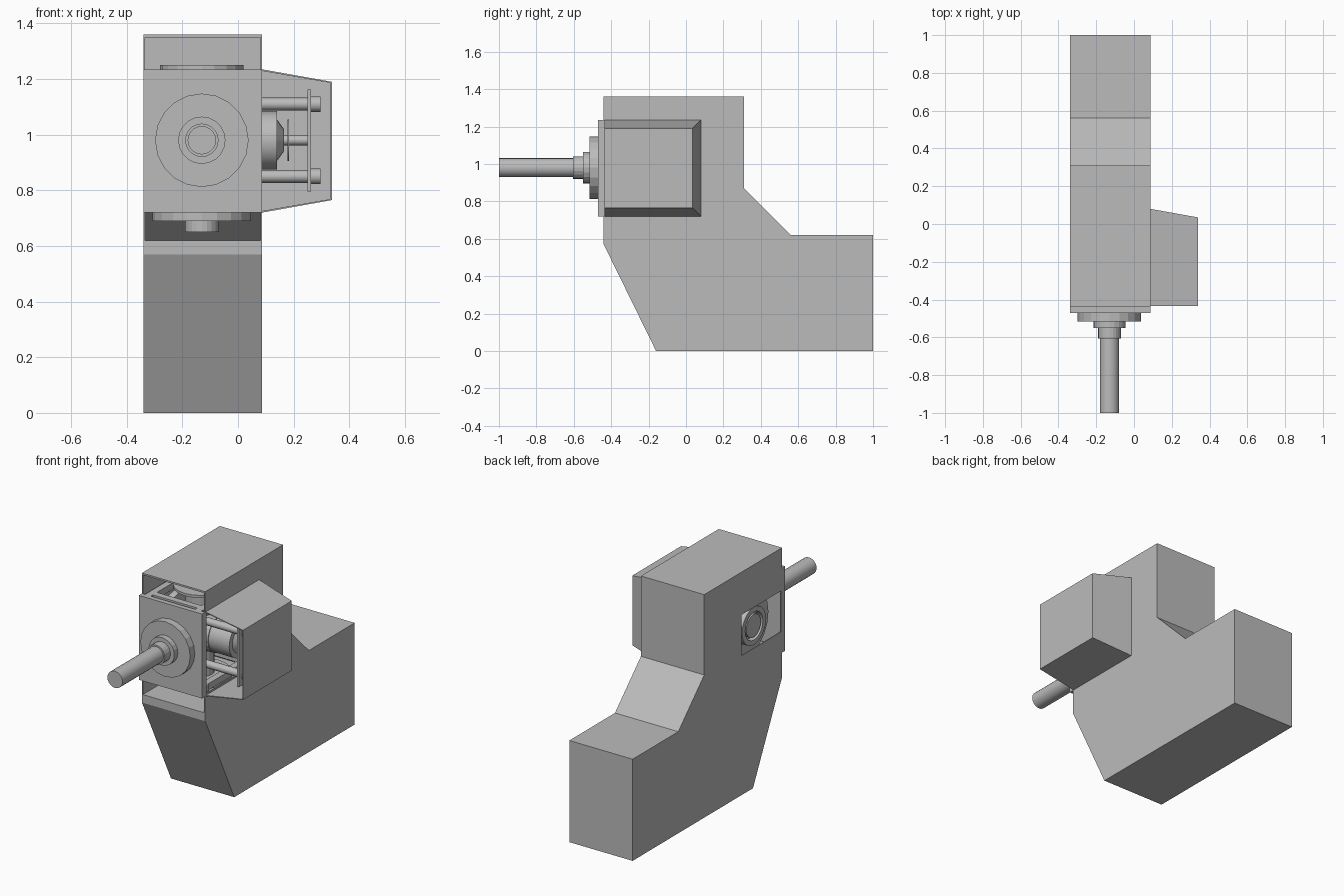
import bpy, bmesh, math
from mathutils import Vector

if "Cube" in bpy.data.objects:
    bpy.data.objects.remove(bpy.data.objects["Cube"])

grey = bpy.data.materials.new("plain_grey")
grey.use_nodes = True
grey.diffuse_color = (0.5, 0.5, 0.5, 1)
grey.node_tree.nodes["Principled BSDF"].inputs["Base Color"].default_value = grey.diffuse_color

CENTRE = Vector((-0.13, -0.18, 0.98))   # where the three drive axes cross
AXES = {"x": Vector((1, 0, 0)), "y": Vector((0, 1, 0)), "z": Vector((0, 0, 1))}


def finish(bm, name):
    bmesh.ops.recalc_face_normals(bm, faces=bm.faces)
    mesh = bpy.data.meshes.new(name)
    bm.to_mesh(mesh)
    bm.free()
    mesh.materials.append(grey)
    ob = bpy.data.objects.new(name, mesh)
    bpy.context.collection.objects.link(ob)
    return ob


def prism(name, profile, x0, x1):
    """Side profile of (y, z) points drawn out along x."""
    bm = bmesh.new()
    face = bm.faces.new([bm.verts.new((x0, y, z)) for y, z in profile])
    new = bmesh.ops.extrude_face_region(bm, geom=[face])["geom"]
    bmesh.ops.translate(bm, vec=(x1 - x0, 0, 0),
                        verts=[g for g in new if isinstance(g, bmesh.types.BMVert)])
    return finish(bm, name)


def box(name, x, y, z):
    return prism(name, [(y[0], z[0]), (y[1], z[0]), (y[1], z[1]), (y[0], z[1])], *x)


def turned(name, axis, start, end, r1, r2=None, at=CENTRE, sides=20):
    """Cylinder or cone along an axis, from start to end."""
    r2 = r1 if r2 is None else r2
    d = AXES[axis]
    bm = bmesh.new()
    bmesh.ops.create_cone(bm, cap_ends=True, segments=sides, radius1=r1, radius2=r2,
                          depth=end - start)
    mid = at + d * ((start + end) / 2 - at.dot(d))
    turn = Vector((0, 0, 1)).rotation_difference(d).to_matrix()
    bmesh.ops.rotate(bm, matrix=turn, verts=bm.verts)
    bmesh.ops.translate(bm, vec=mid, verts=bm.verts)
    return finish(bm, name)


def apply(ob):
    mesh = bpy.data.meshes.new_from_object(
        ob.evaluated_get(bpy.context.evaluated_depsgraph_get()))
    ob.modifiers.clear()
    ob.data = mesh


def cut(ob, cutter):
    mod = ob.modifiers.new("cut", "BOOLEAN")
    mod.operation, mod.object, mod.solver = "DIFFERENCE", cutter, "EXACT"
    apply(ob)
    bpy.data.objects.remove(cutter)


# Body with a front cavity and openings in both sides
body = prism("body", [(-.16, 0), (1, 0), (1, .62), (.56, .62), (.31, .87),
                      (.31, 1.36), (-.44, 1.36), (-.44, .57)], -.34, .087)
cut(body, prism("cavity_cutter", [(-.5, .62), (.2, .62), (.08, .72), (.08, 1.35),
                                  (-.5, 1.35)], -.334, .08))
cut(body, box("side_cutter", (.05, .12), (-.43, .065), (.735, 1.22)))
cut(body, box("hole_cutter", (-.4, -.3), (-.43, -.05), (.85, 1.1)))

# Side cover: tapered shell, open at the front and towards the body
bm = bmesh.new()
base = [(-.435, .72), (.08, .72), (.08, 1.235), (-.435, 1.235)]
tip = [(-.435, .765), (.035, .765), (.035, 1.19), (-.435, 1.19)]
a = [bm.verts.new((.087, y, z)) for y, z in base]
b = [bm.verts.new((.338, y, z)) for y, z in tip]
bm.faces.new(b)
for i in range(3):
    bm.faces.new((a[i], a[i + 1], b[i + 1], b[i]))
bm.faces.remove(next(f for f in bm.faces if all(v.co.y < -.43 for v in f.verts))) \
    if any(all(v.co.y < -.43 for v in f.verts) for f in bm.faces) else None
cover = finish(bm, "side_cover")
# Make sure the shell thickens inwards
out = next(p for p in cover.data.polygons if abs(p.normal.x) > .9)
if out.normal.x < 0:
    cover.data.flip_normals()
shell = cover.modifiers.new("shell", "SOLIDIFY")
shell.thickness, shell.offset = .006, -1
apply(cover)

# Front plate, hub and shaft
box("front_plate", (-.34, .087), (-.47, -.44), (.72, 1.235))
for name, y0, y1, r in (("front_flange", -.515, -.47, .168), ("front_collar", -.55, -.515, .085),
                        ("front_nut", -.605, -.55, .06), ("front_shaft", -1, -.605, .051)):
    turned(name, "y", y0, y1, r)

# Drive frame inside the cavity
turned("core", "x", -.25, .0, .11)
for name, z0, z1, r in (("lower_flange", .69, .72, .177), ("lower_stub", .65, .69, .06),
                        ("lower_hub", .72, .87, .08), ("upper_hub", 1.09, 1.235, .08),
                        ("upper_flange", 1.235, 1.25, .15)):
    turned(name, "z", z0, z1, r)
for side in (-1, 1):
    for up in (-1, 1):
        z = CENTRE.z + up * .235
        y = CENTRE.y + side * .22
        box("frame_rail", (-.32, .07), (y - .02, y + .02), (z - .02, z + .02))
        x = CENTRE.x + side * .17
        box("frame_beam", (x - .02, x + .02), (-.44, .06), (z - .02, z + .02))

# Bearing behind the left-hand hole
bearing = turned("bearing_ring", "x", -.333, -.3, .115, sides=32)
cut(bearing, turned("bore_cutter", "x", -.4, -.2, .085, sides=32))
turned("bearing_hub", "x", -.33, -.25, .07)
turned("bearing_plate", "x", -.29, -.25, .2)

# Motor, end plate and tie rods under the cover
for name, x0, x1, r1, r2 in (("motor_body", .0, .14, .105, .105),
                             ("motor_cone", .14, .165, .075, .04),
                             ("motor_pin", .165, .25, .018, .018),
                             ("motor_washer", .178, .184, .075, .075)):
    turned(name, "x", x0, x1, r1, r2)
box("end_plate", (.25, .262), (CENTRE.y - .185, CENTRE.y + .185), (.795, 1.163))
for dy in (-.13, .13):
    for dz in (-.13, .13):
        at = CENTRE + Vector((0, dy, dz))
        turned("tie_rod", "x", .0, .262, .023, at=at, sides=12)
        turned("tie_rod_head", "x", .262, .297, .028, at=at, sides=12)

# Smooth the round parts, keeping sharp edges
bpy.ops.object.select_all(action="DESELECT")
for ob in bpy.context.collection.objects:
    if ob.type == "MESH" and any(w in ob.name for w in ("shaft", "rod", "motor", "bearing")):
        ob.select_set(True)
        bpy.context.view_layer.objects.active = ob
bpy.ops.object.shade_smooth_by_angle(angle=math.radians(31))
